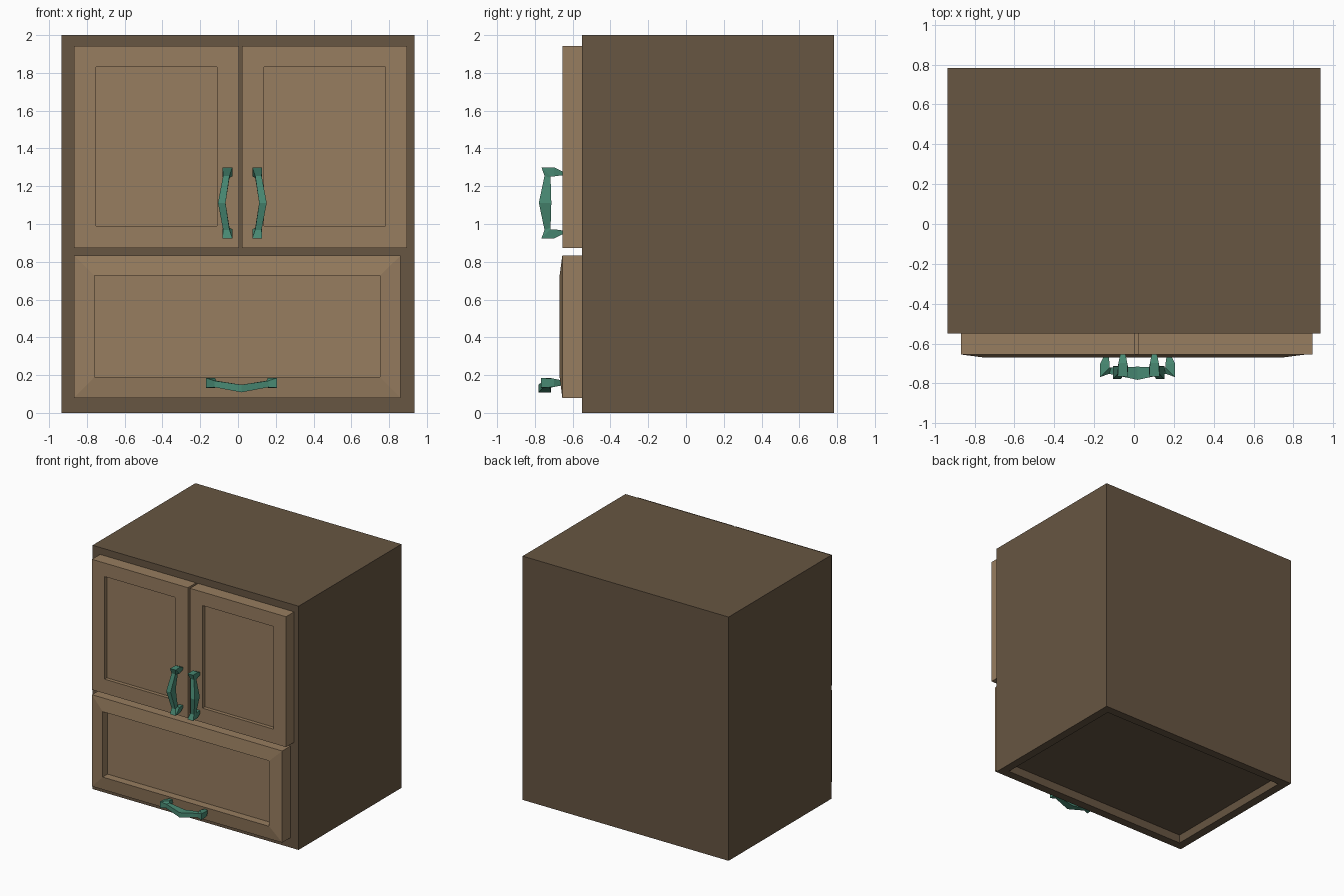
import bpy, bmesh
from mathutils import Vector

if "Cube" in bpy.data.objects:
    bpy.data.objects.remove(bpy.data.objects["Cube"])


def material(name, rgb):
    m = bpy.data.materials.new(name)
    m.diffuse_color = (*rgb, 1)
    m.use_nodes = True
    m.node_tree.nodes["Principled BSDF"].inputs["Base Color"].default_value = m.diffuse_color
    return m


DARK = material("dark_wood", (0.135, 0.092, 0.054))
LIGHT = material("light_wood", (0.31, 0.205, 0.115))
GREEN = material("green_metal", (0.065, 0.25, 0.17))


def skin(name, rings, mat):
    """Join successive four-point rings into a closed, flat-faced solid."""
    bm = bmesh.new()
    loops = [[bm.verts.new(p) for p in ring] for ring in rings]
    for a, b in zip(loops, loops[1:]):
        for i in range(4):
            j = (i + 1) % 4
            bm.faces.new((a[i], a[j], b[j], b[i]))
    bm.faces.new(loops[0])
    bm.faces.new(loops[-1])
    bmesh.ops.recalc_face_normals(bm, faces=bm.faces)
    me = bpy.data.meshes.new(name)
    bm.to_mesh(me)
    bm.free()
    me.materials.append(mat)
    ob = bpy.data.objects.new(name, me)
    bpy.context.collection.objects.link(ob)
    return ob


def flat_ring(x0, x1, y0, y1, z):
    return [(x0, y0, z), (x1, y0, z), (x1, y1, z), (x0, y1, z)]


def front_ring(x0, x1, z0, z1, y):
    return [(x0, y, z0), (x1, y, z0), (x1, y, z1), (x0, y, z1)]


# Carcass with a recessed underside
outer = (-0.935, 0.935, -0.55, 0.783)
inner = (-0.865, 0.865, -0.48, 0.713)
skin("cabinet_body", [flat_ring(*outer, 2.0), flat_ring(*outer, 0),
                      flat_ring(*inner, 0), flat_ring(*inner, 0.07)], DARK)


# Doors with sunken panels
def door(name, x0, x1, p0, p1):
    edge, panel = (x0, x1, 0.873, 1.943), (p0, p1, 0.99, 1.832)
    skin(name, [front_ring(*edge, -0.55), front_ring(*edge, -0.655),
                front_ring(*panel, -0.655), front_ring(*panel, -0.625)], LIGHT)


door("left_door", -0.867, 0.004, -0.752, -0.112)
door("right_door", 0.022, 0.895, 0.137, 0.78)

# Drawer front with a sloping frame and deeper panel
edge, panel = (-0.867, 0.86, 0.08, 0.832), (-0.76, 0.752, 0.19, 0.727)
skin("drawer_front", [front_ring(*edge, -0.55), front_ring(*edge, -0.655),
                      front_ring(*panel, -0.669), front_ring(*panel, -0.605)], LIGHT)

# Half handle: outer (along, out), inner (along, out), sideways bend, half width
HALF = [
    ((0.163, -0.008), (0.147, -0.008), 0.0, 0.012),
    ((0.1875, 0.042), (0.14, 0.045), 0.0, 0.022),
    ((0.1875, 0.110), (0.14, 0.062), 0.0, 0.026),
    ((0.143, 0.094), (0.132, 0.062), 0.006, 0.017),
    ((0.0, 0.124), (0.0, 0.058), 0.03, 0.02),
]


def handle(name, centre, along, bend):
    centre, along, bend = Vector(centre), Vector(along), Vector(bend)
    out = Vector((0, -1, 0))
    rings = []
    sections = [(1, s) for s in HALF] + [(-1, s) for s in HALF[-2::-1]]
    for sign, (o, i, b, w) in sections:
        rings.append([centre + along * (sign * p[0]) + out * p[1] + bend * (b + s)
                      for p, s in ((o, -w), (o, w), (i, w), (i, -w))])
    skin(name, rings, GREEN)


# Bent pulls
handle("left_door_handle", (-0.056, -0.655, 1.112), (0, 0, 1), (-1, 0, 0))
handle("right_door_handle", (0.102, -0.655, 1.112), (0, 0, 1), (1, 0, 0))
handle("drawer_handle", (0.018, -0.658, 0.159), (1, 0, 0), (0, 0, -1))
